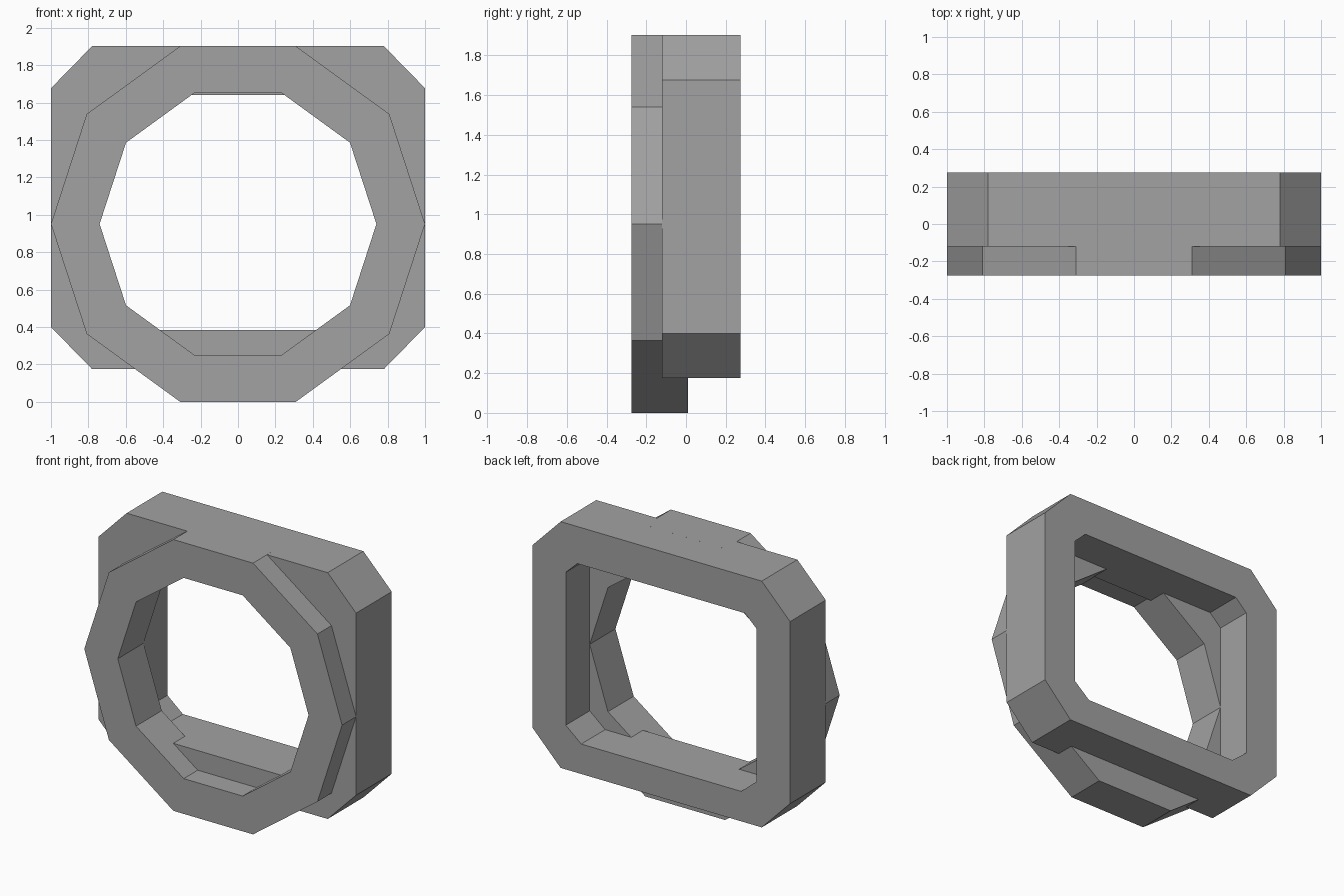
import bpy
import bmesh
from math import cos, sin, radians

cube = bpy.data.objects.get("Cube")
if cube:
    bpy.data.objects.remove(cube, do_unlink=True)

grey = bpy.data.materials.new("plain grey")
grey.use_nodes = True
colour = (0.36, 0.36, 0.36, 1)
grey.diffuse_color = colour
grey.node_tree.nodes["Principled BSDF"].inputs["Base Color"].default_value = colour


def chamfered_rect(half_width, bottom, top, low_cut, high_cut):
    """Eight-cornered outline in x and z, counter-clockwise from lower right."""
    (lx, lz), (hx, hz) = low_cut, high_cut
    right = [(half_width - lx, bottom), (half_width, bottom + lz),
             (half_width, top - hz), (half_width - hx, top)]
    return right + [(-x, z) for x, z in reversed(right)]


def polygon(radius, centre, sides):
    step = radians(360 / sides)
    return [(radius * cos(i * step), centre + radius * sin(i * step))
            for i in range(sides)]


def hollow_prism(name, outer, inner, front, back):
    """Extrude the band between two matching outlines along y."""
    bm = bmesh.new()
    loops = [[bm.verts.new((x, y, z)) for x, z in outline]
             for outline, y in ((outer, front), (inner, front),
                                (inner, back), (outer, back))]
    count = len(outer)
    for k in range(4):
        a, b = loops[k], loops[(k + 1) % 4]
        for i in range(count):
            j = (i + 1) % count
            bm.faces.new((a[i], a[j], b[j], b[i]))
    bmesh.ops.recalc_face_normals(bm, faces=bm.faces)
    mesh = bpy.data.meshes.new(name)
    bm.to_mesh(mesh)
    bm.free()
    mesh.materials.append(grey)
    obj = bpy.data.objects.new(name, mesh)
    bpy.context.collection.objects.link(obj)
    return obj


# Ten-sided ring at the front
centre = sin(radians(72))
hollow_prism("front_ring", polygon(1, centre, 10), polygon(0.74, centre, 10),
             -0.275, 0.01)

# Chamfered rectangular frame behind it
hollow_prism("back_frame",
             chamfered_rect(1, 0.175, 1.902, (0.22, 0.225), (0.22, 0.225)),
             chamfered_rect(0.74, 0.385, 1.642, (0.12, 0.10), (0.09, 0.085)),
             -0.12, 0.275)
